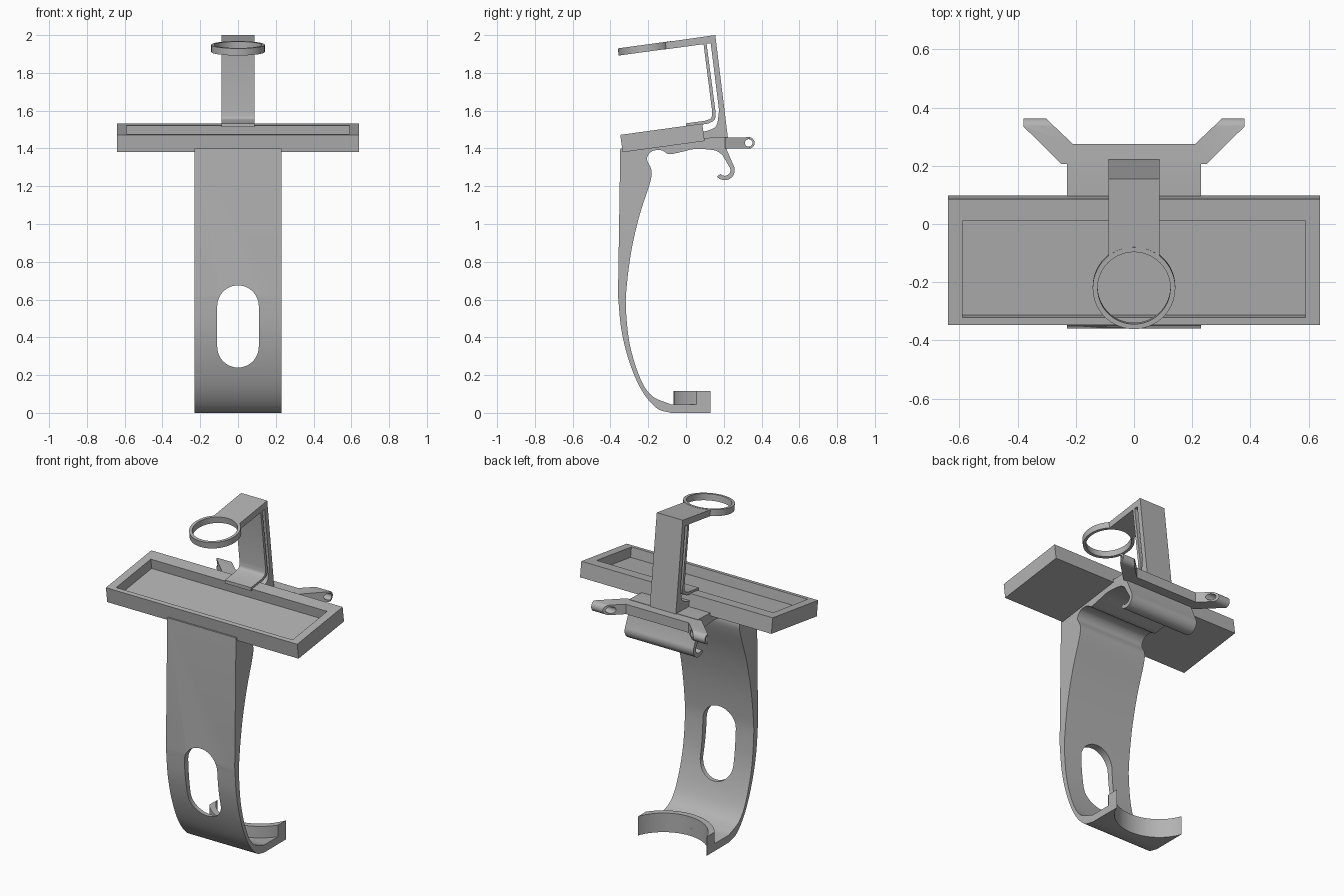
import bpy, bmesh, math
from mathutils import Matrix, Vector

cube = bpy.data.objects.get("Cube")
if cube:
    bpy.data.objects.remove(cube, do_unlink=True)

grey = bpy.data.materials.new("plain grey")
grey.use_nodes = True
GREY = (0.45, 0.45, 0.45, 1)
grey.diffuse_color = GREY
grey.node_tree.nodes["Principled BSDF"].inputs["Base Color"].default_value = GREY


# ---- helpers ----
def smooth(pts, n=6):
    """Rounded path through the given points."""
    p = [Vector(q) for q in pts]
    p = [2 * p[0] - p[1]] + p + [2 * p[-1] - p[-2]]
    out = []
    for a, b, c, d in zip(p, p[1:], p[2:], p[3:]):
        for i in range(n):
            t = i / n
            out.append(0.5 * (2 * b + (c - a) * t + (2 * a - 5 * b + 4 * c - d) * t * t
                              + (3 * b - a - 3 * c + d) * t ** 3))
    return [tuple(q) for q in out] + [tuple(pts[-1])]


def arc(cx, cy, r, a0, a1, n=24):
    angles = [math.radians(a0 + (a1 - a0) * i / n) for i in range(n + 1)]
    return [(cx + r * math.cos(a), cy + r * math.sin(a)) for a in angles]


def prism(name, pts, axis, lo, hi, matrix=None):
    """Extrude a flat outline along x, y or z."""
    place = {"x": lambda p, h: (h, p[0], p[1]),
             "y": lambda p, h: (p[0], h, p[1]),
             "z": lambda p, h: (p[0], p[1], h)}[axis]
    bm = bmesh.new()
    face = bm.faces.new([bm.verts.new(place(p, lo)) for p in pts])
    ext = bmesh.ops.extrude_face_region(bm, geom=[face])["geom"]
    step = Vector(place((0, 0), hi - lo))
    bmesh.ops.translate(bm, vec=step, verts=[v for v in ext if isinstance(v, bmesh.types.BMVert)])
    bmesh.ops.recalc_face_normals(bm, faces=bm.faces)
    if matrix:
        bm.transform(matrix)
    mesh = bpy.data.meshes.new(name)
    bm.to_mesh(mesh)
    bm.free()
    mesh.materials.append(grey)
    ob = bpy.data.objects.new(name, mesh)
    bpy.context.collection.objects.link(ob)
    return ob


def select(ob):
    bpy.ops.object.select_all(action="DESELECT")
    ob.select_set(True)
    bpy.context.view_layer.objects.active = ob


def combine(ob, tool, operation="DIFFERENCE"):
    """Apply a boolean and remove the helper."""
    mod = ob.modifiers.new("cut", "BOOLEAN")
    mod.operation, mod.object, mod.solver = operation, tool, "EXACT"
    select(ob)
    bpy.ops.object.modifier_apply(modifier="cut")
    bpy.data.objects.remove(tool, do_unlink=True)


def rect(a0, b0, a1, b1):
    return [(a0, b0), (a1, b0), (a1, b1), (a0, b1)]


parts = []
HALF = 0.23          # half width of the main stand
TILT = math.radians(7.8)

# ---- main stand: curved back, arm under the tray and rear hook ----
outer = smooth([(-0.08, 0), (-0.155, 0.025), (-0.235, 0.12), (-0.3, 0.27), (-0.342, 0.44), (-0.36, 0.62)])
hook_c = (0.205, 1.285)
hook = arc(*hook_c, 0.053, 20, -140) + arc(*hook_c, 0.03, -140, 20)
under = smooth([(0.192, 1.367), (0.15, 1.39), (0.05, 1.397), (-0.03, 1.38), (-0.09, 1.37),
                (-0.13, 1.39), (-0.18, 1.385), (-0.207, 1.345), (-0.183, 1.285), (-0.19, 1.22),
                (-0.245, 1.05), (-0.288, 0.865), (-0.313, 0.68), (-0.318, 0.55), (-0.297, 0.36),
                (-0.243, 0.185), (-0.18, 0.09), (-0.08, 0.045)])
profile = ([(0.13, 0)] + outer + [(-0.348, 1.4), (-0.33, 1.4), (0.08, 1.455), (0.215, 1.46),
                                  (0.215, 1.395)] + hook + under + [(0.13, 0.045)])
stand = prism("stand", profile, "x", -HALF, HALF)
slot = arc(0, 0.565, 0.11, 0, 180) + arc(0, 0.35, 0.11, 180, 360)
combine(stand, prism("slot_cutter", slot, "y", -0.6, 0))
CUP_Y, CUP_R = 0.215, 0.245
combine(stand, prism("cup_cutter", arc(0, CUP_Y, CUP_R, 0, 354, 71), "z", -0.1, 0.2))
parts.append(stand)

# ---- curved lip on the foot ----
end = math.degrees(math.asin(0.23 / 0.28))
edge = math.degrees(math.acos((CUP_Y - 0.13) / CUP_R))
lip = (arc(0, CUP_Y, CUP_R, -90 - edge, -90 + edge, 40) + [(HALF, 0.13)]
       + arc(0, CUP_Y, 0.28, -90 + end, -90 - end, 40) + [(-HALF, 0.13)])
parts.append(prism("foot_lip", lip, "z", 0.01, 0.115))

# ---- tilted tray with a pocket ----
tilt = Matrix.Translation((0, -0.348, 1.472)) @ Matrix.Rotation(TILT, 4, "X")
tray = prism("tray", rect(-0.64, 0, 0.64, 0.438), "z", -0.093, 0, tilt)
combine(tray, prism("pocket_cutter", rect(-0.59, 0.027, 0.59, 0.361), "z", -0.06, 0.1, tilt))
parts.append(tray)

# ---- upright post with its slotted inner strut and top arm ----
post_outline = ([(0, 1.533)] + smooth([(0.1, 1.546), (0.132, 1.56), (0.139, 1.592)])
                + [(0.093, 1.952), (-0.15, 1.919), (-0.15, 1.957), (0.155, 2), (0.222, 1.455), (0.088, 1.455),
                   (0.088, 1.49)] + smooth([(0.11, 1.492), (0.16, 1.52), (0.175, 1.6)])
                + [(0.131, 1.957), (0.109, 1.954)]
                + smooth([(0.157, 1.59), (0.152, 1.553), (0.12, 1.532)]) + [(0, 1.513)])
post = prism("post", post_outline, "x", -0.087, 0.087)
ring_frame = Matrix.Translation((0, -0.218, 1.93)) @ Matrix.Rotation(TILT, 4, "X")
combine(post, prism("ring_cutter", arc(0, 0, 0.134, 0, 355, 71), "z", -0.06, 0.06, ring_frame))
parts.append(post)

# ---- holder ring ----
ring = prism("ring", arc(0, 0, 0.142, 0, 355, 71), "z", -0.019, 0.019, ring_frame)
combine(ring, prism("ring_hole", arc(0, 0, 0.125, 0, 355, 71), "z", -0.1, 0.1, ring_frame))
parts.append(ring)

# ---- rear bracket with two eyelet ears ----
half = [(0.21, 0.275), (0.305, 0.365), (0.38, 0.365), (0.38, 0.335), (0.25, 0.207), (HALF, 0.207)]
plan = half + [(-x, y) for x, y in reversed(half)]
bracket = prism("rear_bracket", plan, "z", 1.3, 1.5)
side = [(0.15, 1.457), (0.15, 1.4)] + arc(0.332, 1.429, 0.031, -80, 80)
combine(bracket, prism("ear_rounding", side, "x", -1, 1), "INTERSECT")
combine(bracket, prism("eyelet_cutter", arc(0.332, 1.429, 0.02, 0, 345, 23), "x", -1, 1))
parts.append(bracket)

# ---- smooth curved faces, crisp edges ----
for ob in parts:
    select(ob)
    bpy.ops.object.shade_smooth_by_angle(angle=math.radians(30))
